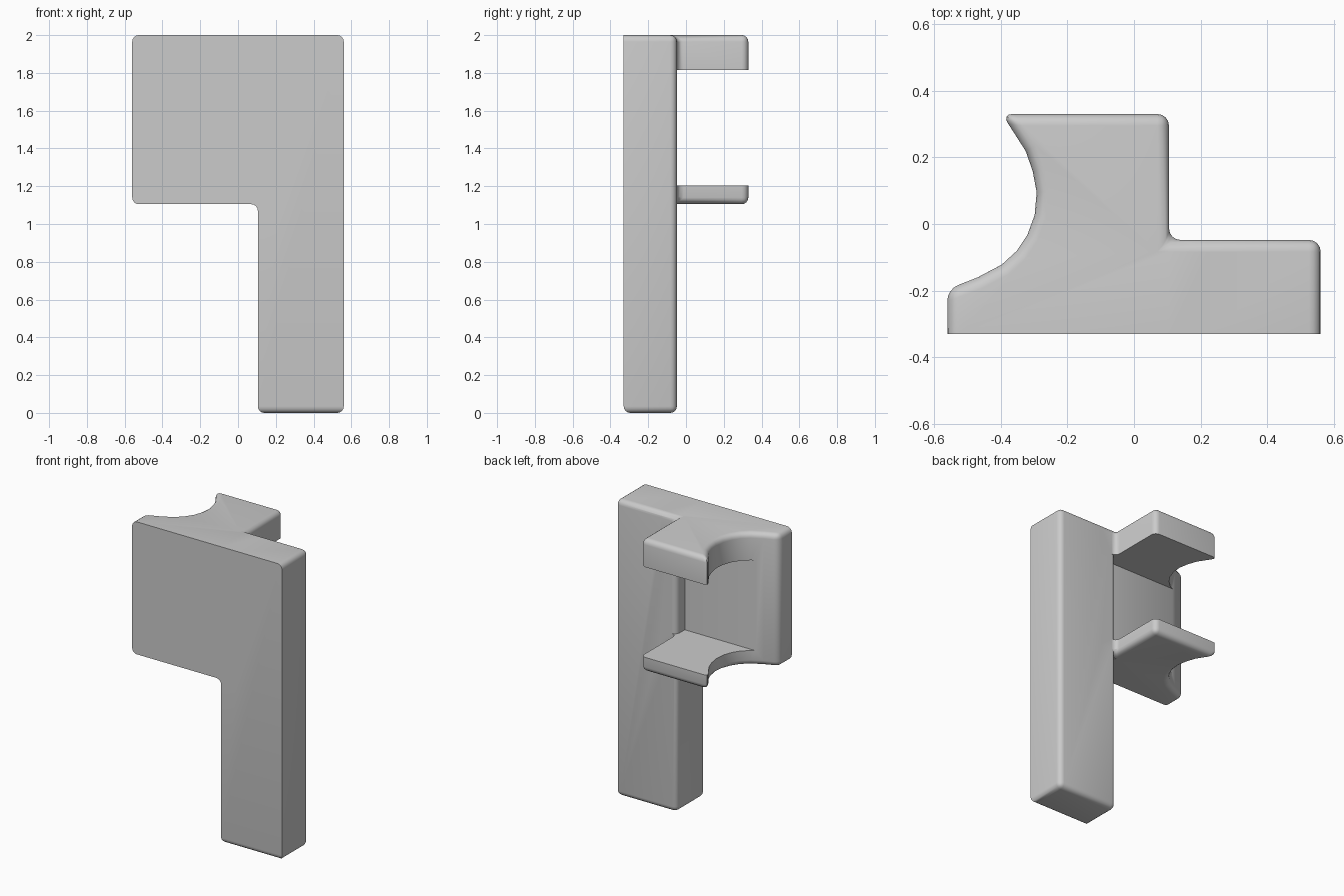
import bpy, bmesh, math
from mathutils import Vector

if "Cube" in bpy.data.objects:
    bpy.data.objects.remove(bpy.data.objects["Cube"])

R = 0.035  # edge rounding


def prism(name, outline, lift, depth, round_edge=None):
    """Extrude an outline along depth, then round the edges picked by round_edge."""
    bm = bmesh.new()
    face = bm.faces.new([bm.verts.new(lift(a, b)) for a, b in outline])
    ext = bmesh.ops.extrude_face_region(bm, geom=[face])
    bmesh.ops.translate(bm, vec=depth, verts=[v for v in ext["geom"] if isinstance(v, bmesh.types.BMVert)])
    bmesh.ops.recalc_face_normals(bm, faces=bm.faces)
    if round_edge:
        edges = [e for e in bm.edges if round_edge(e, *[v.co for v in e.verts])]
        bmesh.ops.bevel(bm, geom=edges, offset=R, segments=4, profile=0.5, affect='EDGES', clamp_overlap=True)
    mesh = bpy.data.meshes.new(name)
    bm.to_mesh(mesh)
    bm.free()
    obj = bpy.data.objects.new(name, mesh)
    bpy.context.collection.objects.link(obj)
    return obj


def combine(target, other, operation):
    mod = target.modifiers.new("combine", 'BOOLEAN')
    mod.object, mod.operation, mod.solver = other, operation, 'EXACT'
    bpy.context.view_layer.objects.active = target
    bpy.ops.object.modifier_apply(modifier=mod.name)
    bpy.data.objects.remove(other, do_unlink=True)


def both(p, q, axis, value):
    return abs(p[axis] - value) < 1e-4 and abs(q[axis] - value) < 1e-4


# Upper block: plan with the scooped left side, rounded away from the front
plan = [(-.56, -.33), (.22, -.33), (.22, -.048), (.105, -.048), (.105, .33), (-.396, .33),
        (-.325, .219), (-.304, .159), (-.292, .095), (-.298, .027), (-.320, -.033),
        (-.352, -.081), (-.397, -.122), (-.469, -.160), (-.56, -.196)]


def block_edge(e, p, q):
    if both(p, q, 1, -.33) or both(p, q, 0, .22):
        return False
    if abs(p.z - q.z) < 1e-4:
        return True
    front = p.y < -.32 or p.x > .2
    return not front and e.calc_face_angle(0) > math.radians(30)


body = prism("clip_body", plan, lambda x, y: Vector((x, y, 1.105)), Vector((0, 0, .895)), block_edge)

# Open space between the two shelves
box = [(-1, -.137), (.7, -.137), (.7, 1), (-1, 1)]
gap = prism("shelf_gap", box, lambda x, y: Vector((x, y, 1.205)), Vector((0, 0, .61)))
combine(body, gap, 'DIFFERENCE')


# Tall column, sharp only along its front, top front and top left
def column_edge(e, p, q):
    if both(p, q, 2, 0):
        return True
    if both(p, q, 2, 2):
        return both(p, q, 0, .56) or both(p, q, 1, -.048)
    return both(p, q, 1, -.048)


foot = [(.105, -.33), (.56, -.33), (.56, -.048), (.105, -.048)]
column = prism("column", foot, lambda x, y: Vector((x, y, 0)), Vector((0, 0, 2)), column_edge)
combine(body, column, 'UNION')

# Concave fillet under the block beside the column
arc = [(.105 - R + R * math.cos(i * math.pi / 8), 1.105 - R + R * math.sin(i * math.pi / 8)) for i in range(5)]
wedge = [(.14, 1.105 - R)] + arc + [(.105 - R, 1.14), (.14, 1.14)]
fillet = prism("fillet", wedge, lambda x, z: Vector((x, -.33, z)), Vector((0, .245, 0)))
combine(body, fillet, 'UNION')

# Smooth the rounded edges, keep the rest crisp
bpy.ops.object.select_all(action='DESELECT')
body.select_set(True)
bpy.context.view_layer.objects.active = body
bpy.ops.object.shade_smooth_by_angle(angle=math.radians(30))
